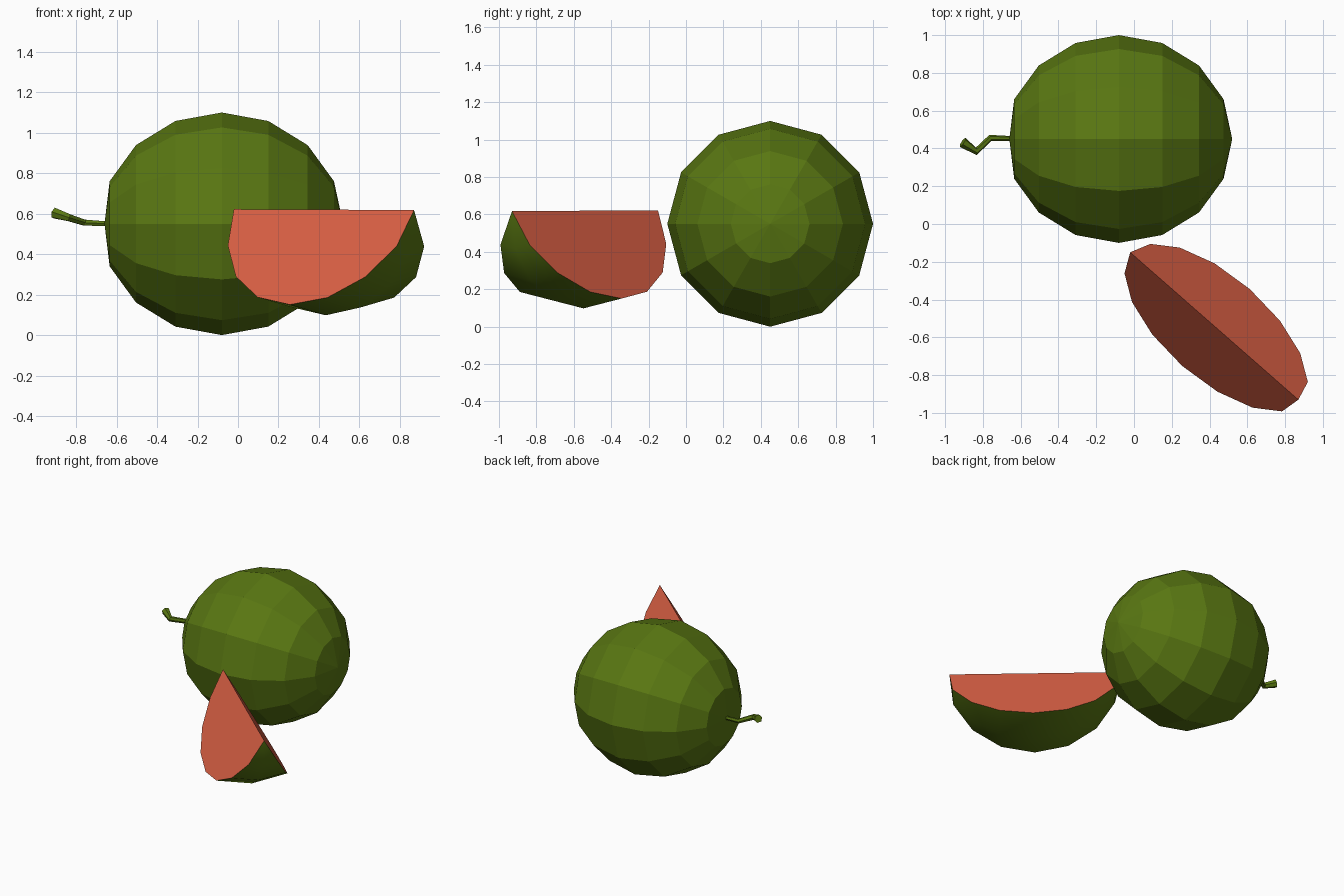
import bpy, bmesh
from math import sin, cos, pi, radians, atan2
from mathutils import Matrix

if "Cube" in bpy.data.objects:
    bpy.data.objects.remove(bpy.data.objects["Cube"])

def material(name, color):
    m = bpy.data.materials.new(name)
    m.diffuse_color = (*color, 1)
    m.use_nodes = True
    m.node_tree.nodes["Principled BSDF"].inputs["Base Color"].default_value = m.diffuse_color
    return m

GREEN = material("rind_green", (0.10, 0.185, 0.006))
RED = material("flesh_red", (0.72, 0.12, 0.06))

def add_object(name, bm, mat):
    me = bpy.data.meshes.new(name)
    bmesh.ops.recalc_face_normals(bm, faces=bm.faces[:])
    bm.to_mesh(me)
    bm.free()
    me.materials.append(mat)
    ob = bpy.data.objects.new(name, me)
    bpy.context.collection.objects.link(ob)
    return ob

# Whole melon: low-poly ellipsoid lying along x, slightly flattened at the stem
bm = bmesh.new()
bmesh.ops.create_uvsphere(bm, u_segments=12, v_segments=8, radius=1)
bmesh.ops.transform(bm, matrix=Matrix.Rotation(pi / 2, 4, 'Y'), verts=bm.verts)
bmesh.ops.transform(bm, matrix=Matrix.Translation((-0.08, 0.45, 0.55))
                    @ Matrix.Diagonal((0.6, 0.55, 0.55, 1)), verts=bm.verts)
min(bm.verts, key=lambda v: v.co.x).co.x = -0.66
add_object("melon", bm, GREEN)

# Wedge slice: its long straight edge is the local x axis
place = Matrix.Translation((0.425, -0.54, 0.62)) @ Matrix.Rotation(atan2(-0.78, 0.89), 4, 'Z') \
    @ Matrix.Rotation(radians(0.2), 4, 'Y')

def arc(bm, angle, radius):
    """Lengthwise row of rind vertices at one angle around the axis."""
    a = radians(angle)
    return [bm.verts.new((0.014 - 0.6 * cos(pi * i / 8),
                          radius * sin(pi * i / 8) * sin(a),
                          -radius * sin(pi * i / 8) * cos(a))) for i in range(1, 8)]

def poles(bm):
    return bm.verts.new((-0.592, 0, 0)), bm.verts.new((0.592, 0, 0))

# Slice rind
bm = bmesh.new()
p, q = poles(bm)
rows = [arc(bm, a, r) for a, r in ((-30, 0.542), (0, 0.522), (30, 0.542))]
for r, s in zip(rows, rows[1:]):
    bm.faces.new((p, r[0], s[0]))
    bm.faces.new((q, s[-1], r[-1]))
    for i in range(6):
        bm.faces.new((r[i], r[i + 1], s[i + 1], s[i]))
for f in bm.faces:
    f.smooth = True
    f.normal_update()
    # outward is away from the wedge edge
    if f.normal.dot(f.calc_center_median()) < 0:
        f.normal_flip()
rind = add_object("slice_rind", bm, GREEN)
rind.matrix_world = place

# Slice flesh: the two flat cut faces
bm = bmesh.new()
p, q = poles(bm)
for a in (-30, 30):
    bm.faces.new([p, *arc(bm, a, 0.542), q])
bm.normal_update()
for f in bm.faces:
    if f.normal.z < 0:
        f.normal_flip()
me = bpy.data.meshes.new("slice_flesh")
bm.to_mesh(me)
bm.free()
me.materials.append(RED)
flesh = bpy.data.objects.new("slice_flesh", me)
bpy.context.collection.objects.link(flesh)
flesh.matrix_world = place

# Crooked stem: tapered tube swelling towards its cut end
cu = bpy.data.curves.new("stem", 'CURVE')
cu.dimensions = '3D'
cu.bevel_depth = 1
cu.bevel_resolution = 1
cu.use_fill_caps = True
path = [((-0.64, 0.452, 0.55), 0.013), ((-0.76, 0.456, 0.556), 0.017),
        ((-0.835, 0.385, 0.58), 0.02), ((-0.907, 0.432, 0.603), 0.029)]
sp = cu.splines.new('POLY')
sp.points.add(len(path) - 1)
sp.use_smooth = False
for pt, (co, r) in zip(sp.points, path):
    pt.co = (*co, 1)
    pt.radius = r
cu.materials.append(GREEN)
bpy.context.collection.objects.link(bpy.data.objects.new("stem", cu))
